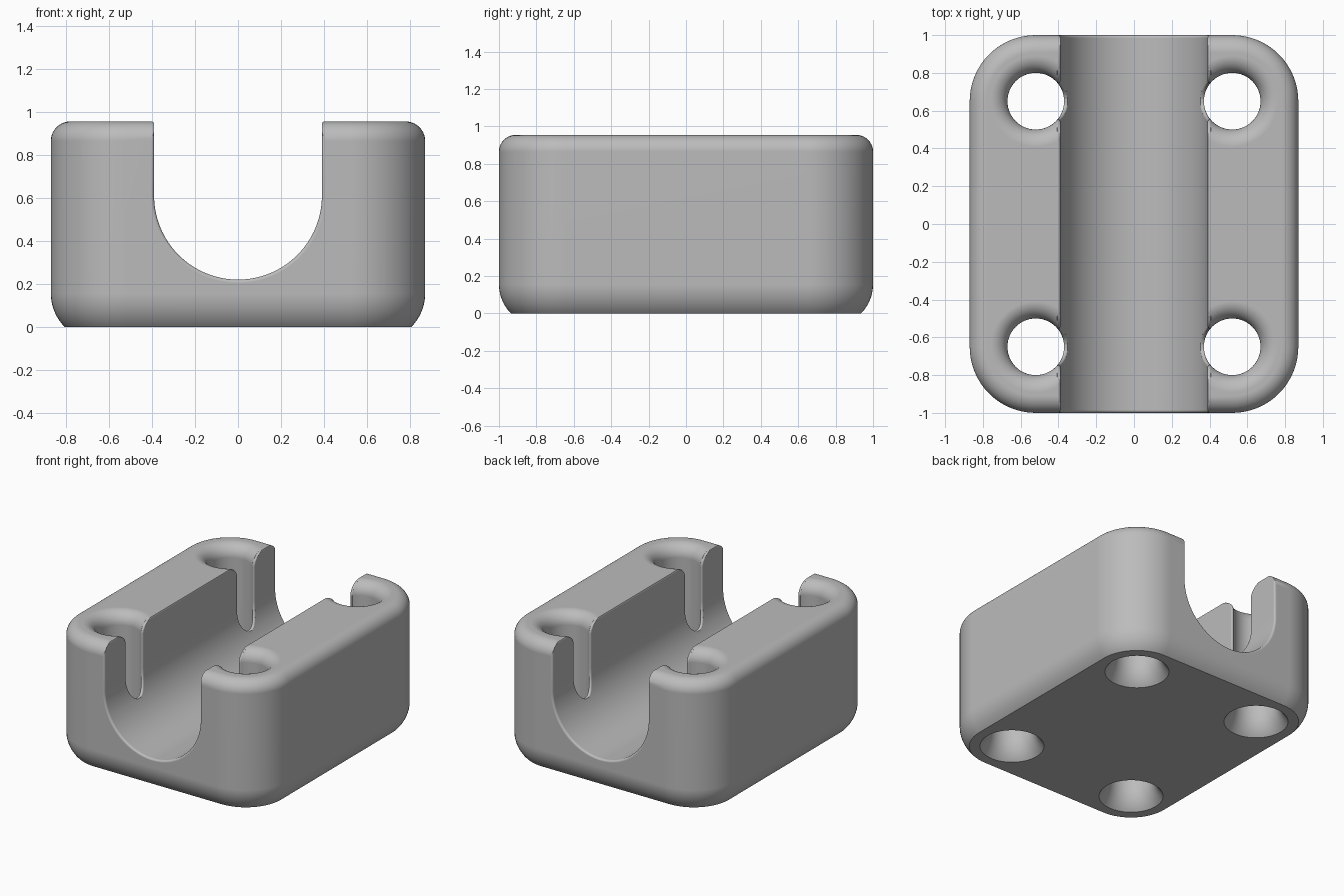
import bpy, bmesh
from math import sin, cos, pi, sqrt, atan2

if "Cube" in bpy.data.objects:
    bpy.data.objects.remove(bpy.data.objects["Cube"])

HX, HY, H = 0.87, 1.0, 0.955        # half width, half depth, height
CORNER, HOLE = 0.35, 0.15           # corner and hole radius
HOLE_X, HOLE_Y = HX - CORNER, HY - CORNER
TOP, LOW = 0.09, 0.22               # rounding radius at top and bottom
GROOVE, GROOVE_Z = 0.39, 0.61       # groove radius and axis height
LOW_Z = LOW * sin(pi / 4)
TIP = 0.01                          # small edge rounding

grey = bpy.data.materials.new("plain grey")
grey.use_nodes = True
colour = (0.5, 0.5, 0.5, 1)
grey.diffuse_color = colour
grey.node_tree.nodes["Principled BSDF"].inputs["Base Color"].default_value = colour


def inset(z):
    """How far the rounded rims step back at height z."""
    if z < LOW_Z:
        return LOW - sqrt(LOW**2 - (LOW_Z - max(z, 0))**2)
    if z > H - TOP:
        return TOP - sqrt(max(0, TOP**2 - (min(z, H) - H + TOP)**2))
    return 0


def loft(name, rings):
    """Skin a list of equal-length rings and cap both ends."""
    bm = bmesh.new()
    rows = [[bm.verts.new(p) for p in ring] for ring in rings]
    for a, b in zip(rows, rows[1:]):
        for i in range(len(a)):
            j = (i + 1) % len(a)
            bm.faces.new((a[i], a[j], b[j], b[i]))
    bm.faces.new(rows[0])
    bm.faces.new(rows[-1])
    bmesh.ops.recalc_face_normals(bm, faces=bm.faces)
    mesh = bpy.data.meshes.new(name)
    bm.to_mesh(mesh)
    bm.free()
    obj = bpy.data.objects.new(name, mesh)
    bpy.context.collection.objects.link(obj)
    mesh.materials.append(grey)
    return obj


# Heights shared by the rounded rims
N = 10
levels = [LOW_Z - LOW * sin(pi / 4 * (1 - i / N)) for i in range(N + 1)]
levels += [H - TOP + TOP * sin(pi / 2 * i / N) for i in range(N + 1)]


# Block: rounded rectangle with rounded rims
def block_ring(z):
    r = CORNER - inset(z)
    ring = []
    for k, (sx, sy) in enumerate(((1, 1), (-1, 1), (-1, -1), (1, -1))):
        for i in range(17):
            a = (k + i / 16) * pi / 2
            ring.append((sx * HOLE_X + r * cos(a), sy * HOLE_Y + r * sin(a), z))
    return ring


block = loft("clamp_block", [block_ring(z) for z in levels])


# Groove cutter: U profile running front to back, slightly flared at its ends
def groove_ring(y, e):
    r = GROOVE + e
    arc = [(r * cos(a), GROOVE_Z + r * sin(a))
           for a in (-pi + pi * i / 64 for i in range(65))]
    lip = [(r, H - TIP), (r + 0.003, H - 0.003), (r + TIP, H), (r + TIP, H + 0.3)]
    outline = arc + lip + [(-x, z) for x, z in reversed(lip)]
    return [(x, y, z) for x, z in outline]


E = 0.015
flare = [(HY - E + E * sin(a), E - E * cos(a)) for a in (pi / 2 * i / 5 for i in range(6))]
flare.append((HY + 0.1, E))
cutters = [loft("groove_cutter", [groove_ring(-y, e) for y, e in reversed(flare)]
                + [groove_ring(y, e) for y, e in flare])]


# Screw hole cutter: round, flared at top and bottom
def hole_ring(cx, cy, z):
    r = HOLE + inset(z)
    return [(cx + r * cos(2 * pi * i / 64), cy + r * sin(2 * pi * i / 64), z)
            for i in range(64)]


# Slot cutter: opens the hole into the groove with rounded lips
def slot_ring(cx, cy, side, z):
    r = HOLE + inset(z)
    wall = HOLE_X - sqrt(GROOVE**2 - min(0, z - GROOVE_Z)**2)
    u = wall - TIP
    v = sqrt(max(0, (r + TIP)**2 - u**2)) + 0.001
    start = atan2(v, u) + pi
    half = [(0.4 * u, 0.4 * v)]
    for i in range(9):
        a = start + (2 * pi - start) * i / 8
        half.append((u + TIP * cos(a), v + TIP * sin(a)))
    half.append((wall + 0.06, v))
    outline = half + [(p, -q) for p, q in reversed(half)]
    return [(cx - side * p, cy + q, z) for p, q in outline]


slot_levels = [0.44 + 0.17 * (i / 14)**2 for i in range(15)]
slot_levels += levels[N + 1:] + [H + 0.2]
for sx in (-1, 1):
    for sy in (-1, 1):
        cx, cy = sx * HOLE_X, sy * HOLE_Y
        cutters.append(loft("hole_cutter", [hole_ring(cx, cy, z)
                                            for z in [-0.1] + levels + [H + 0.1]]))
        cutters.append(loft("slot_cutter", [slot_ring(cx, cy, sx, z) for z in slot_levels]))

# Cut everything from the block
bpy.ops.object.select_all(action='DESELECT')
bpy.context.view_layer.objects.active = block
block.select_set(True)
for cutter in cutters:
    cutter.hide_render = True
    mod = block.modifiers.new(cutter.name, 'BOOLEAN')
    mod.operation, mod.solver, mod.object = 'DIFFERENCE', 'EXACT', cutter
    bpy.ops.object.modifier_apply(modifier=mod.name)
    bpy.data.objects.remove(cutter)

# Smooth shading with crisp flats
bpy.ops.object.shade_smooth_by_angle(angle=0.6)
normals = block.modifiers.new("even_normals", 'WEIGHTED_NORMAL')
normals.keep_sharp = True
